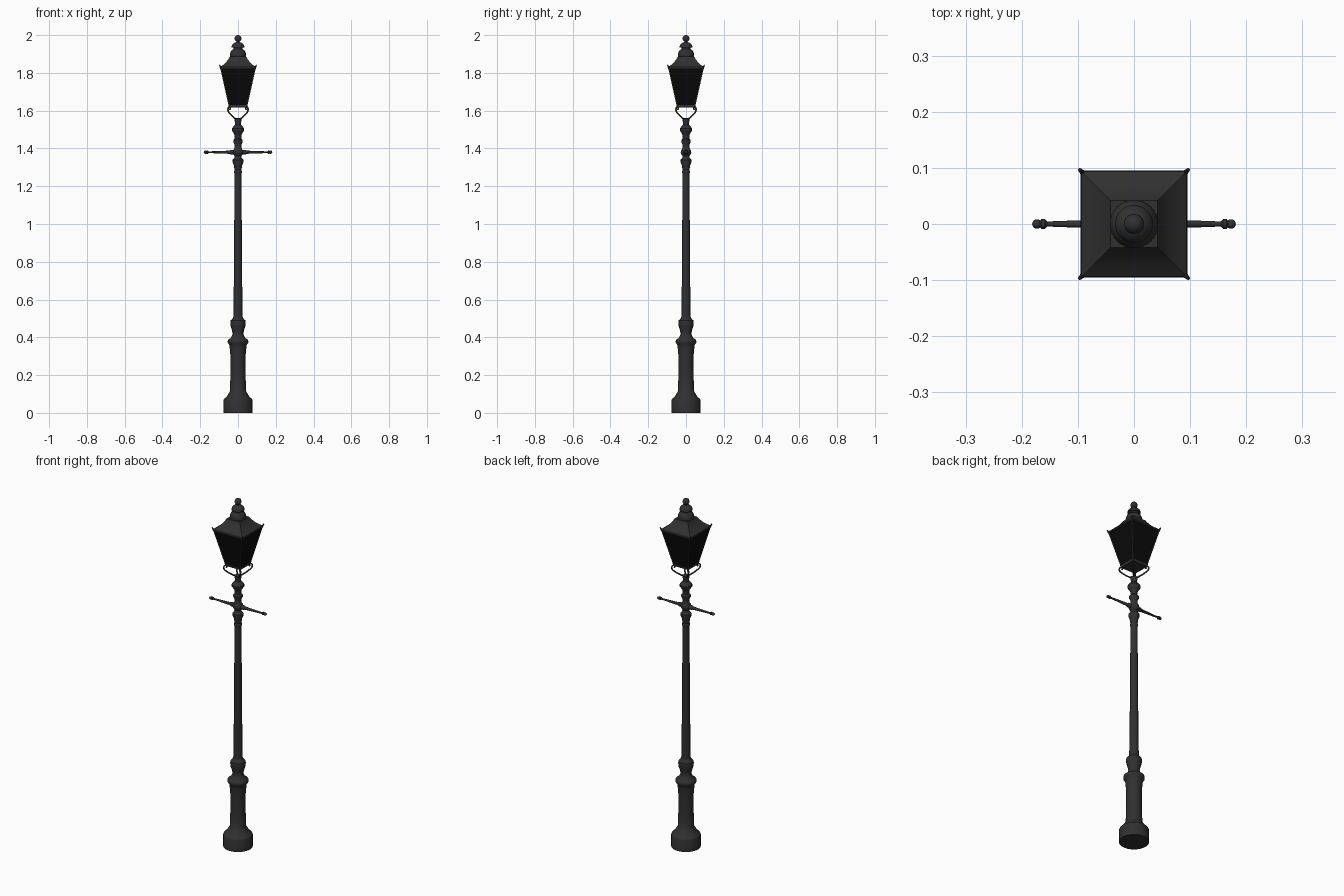
import bpy, bmesh, math
from mathutils import Vector, Matrix

if "Cube" in bpy.data.objects:
    bpy.data.objects.remove(bpy.data.objects["Cube"])


def material(name, c):
    m = bpy.data.materials.new(name)
    m.diffuse_color = (c, c, c, 1)
    m.use_nodes = True
    m.node_tree.nodes["Principled BSDF"].inputs["Base Color"].default_value = m.diffuse_color
    return m


iron = material("dark_iron", 0.03)
glass = material("black_glass", 0.003)


def finish(name, bm, mat, angle=35):
    bmesh.ops.recalc_face_normals(bm, faces=bm.faces)
    me = bpy.data.meshes.new(name)
    bm.to_mesh(me)
    bm.free()
    ob = bpy.data.objects.new(name, me)
    bpy.context.collection.objects.link(ob)
    me.materials.append(mat)
    bpy.ops.object.select_all(action='DESELECT')
    ob.select_set(True)
    bpy.context.view_layer.objects.active = ob
    bpy.ops.object.shade_smooth_by_angle(angle=math.radians(angle))
    return ob


def loft(name, profile, sides, mat, matrix=None, angle=35):
    """Rings of (radius, height); four sides are square with half width = radius."""
    bm = bmesh.new()
    k, off = (math.sqrt(2), math.pi / 4) if sides == 4 else (1, 0)
    rings = []
    for r, z in profile:
        rings.append([bm.verts.new((r * k * math.cos(off + i * math.tau / sides),
                                    r * k * math.sin(off + i * math.tau / sides), z))
                      for i in range(sides)])
    for a, b in zip(rings, rings[1:]):
        for i in range(sides):
            j = (i + 1) % sides
            bm.faces.new((a[i], a[j], b[j], b[i]))
    bm.faces.new(rings[0])
    bm.faces.new(rings[-1])
    if matrix:
        bm.transform(matrix)
    return finish(name, bm, mat, angle)


def rod(name, a, b, r1, r2, mat=iron):
    a, b = Vector(a), Vector(b)
    d = b - a
    m = Matrix.Translation(a) @ d.to_track_quat('Z', 'Y').to_matrix().to_4x4()
    return loft(name, [(r1, 0), (r2, d.length)], 10, mat, m)


def ball(name, p, r):
    bm = bmesh.new()
    bmesh.ops.create_uvsphere(bm, u_segments=20, v_segments=12, radius=r,
                              matrix=Matrix.Translation(p))
    return finish(name, bm, iron, 60)


# Post: base, pedestal and shaft
loft("base", [(.077, 0), (.077, .068), (.074, .074), (.066, .08), (.056, .092), (.047, .108),
              (.043, .115), (.040, .2), (.040, .3), (.044, .345), (.046, .36), (.054, .37),
              (.055, .38), (.052, .387), (.04, .395), (.031, .41), (.029, .422), (.032, .437),
              (.039, .46), (.041, .478), (.039, .49), (.030, .497), (.025, .508)], 32, iron)
loft("shaft", [(.025, .505), (.023, .6), (.018, 1.27)], 24, iron)
loft("post_neck", [(.018, 1.265), (.021, 1.272), (.021, 1.28), (.018, 1.285), (.022, 1.31),
                   (.028, 1.325), (.028, 1.34), (.02, 1.35), (.018, 1.36), (.025, 1.37),
                   (.028, 1.38), (.025, 1.392), (.018, 1.402), (.018, 1.42), (.025, 1.434),
                   (.025, 1.444), (.018, 1.453), (.018, 1.472), (.024, 1.482), (.033, 1.495),
                   (.033, 1.505), (.024, 1.517), (.015, 1.525), (.015, 1.535), (.018, 1.545),
                   (.018, 1.557), (.008, 1.562)], 24, iron)

# Ladder bar with turned ends
for s, side in ((-1, "left"), (1, "right")):
    m = Matrix.Translation((0, 0, 1.38)) @ Matrix.Rotation(s * math.pi / 2, 4, 'Y')
    loft(side + "_ladder_arm", [(.012, .02), (.012, .04), (.0085, .045), (.0045, .155), (.009, .159),
                                (.009, .165), (.005, .168)], 12, iron, m)
    ball(side + "_arm_knob", (s * .173, 0, 1.38), .0085)

# Lantern glass, trays and frame
ZB, ZT, WB, WT = 1.625, 1.828, .046, .091
loft("lantern_glass", [(WB, ZB), (WT, ZT)], 4, glass, angle=20)
loft("lantern_floor_rim", [(WB + .002, ZB - .008), (WB + .004, ZB + .004)], 4, iron, angle=20)
corners = [(1, 1), (-1, 1), (-1, -1), (1, -1)]
for i, (sx, sy) in enumerate(corners):
    tx, ty = corners[(i + 1) % 4]
    rod("corner_bar", (sx * WB, sy * WB, ZB), (sx * WT, sy * WT, ZT), .0035, .0035)
    rod("top_rail", (sx * WT, sy * WT, ZT - .004), (tx * WT, ty * WT, ZT - .004), .004, .004)
    # upturned horn on each roof corner
    rod("corner_horn", (sx * .088, sy * .088, 1.82), (sx * .097, sy * .097, 1.842), .006, .003)

# Roof, vents and finial
loft("roof", [(.092, 1.822), (.095, 1.826), (.094, 1.832), (.078, 1.843), (.062, 1.858),
              (.05, 1.874), (.042, 1.888)], 4, iron, angle=25)
loft("roof_vent", [(.040, 1.88), (.043, 1.89), (.043, 1.898), (.040, 1.91), (.033, 1.921),
                   (.024, 1.926), (.024, 1.934), (.034, 1.934), (.034, 1.94), (.030, 1.95),
                   (.020, 1.959), (.009, 1.963), (.007, 1.972)], 32, iron)
ball("finial", (0, 0, 1.982), .018)

# Scrolled brackets carrying the lantern on its diagonals
path = [(.010, 1.553), (.028, 1.562), (.055, 1.58), (.074, 1.6), (.072, 1.616),
        (.062, 1.618), (.059, 1.609), (.064, 1.606)]
for i in range(4):
    cu = bpy.data.curves.new("scroll_bracket", 'CURVE')
    cu.dimensions = '3D'
    cu.bevel_depth = .0042
    cu.bevel_resolution = 2
    cu.resolution_u = 5
    cu.use_fill_caps = True
    sp = cu.splines.new('BEZIER')
    sp.bezier_points.add(len(path) - 1)
    for p, (r, z) in zip(sp.bezier_points, path):
        p.co = (r, 0, z)
        p.handle_left_type = p.handle_right_type = 'AUTO'
    cu.materials.append(iron)
    ob = bpy.data.objects.new("scroll_bracket", cu)
    ob.rotation_euler.z = math.pi / 4 + i * math.pi / 2
    bpy.context.collection.objects.link(ob)
    bpy.ops.object.select_all(action='DESELECT')
    ob.select_set(True)
    bpy.context.view_layer.objects.active = ob
    bpy.ops.object.convert(target='MESH')
